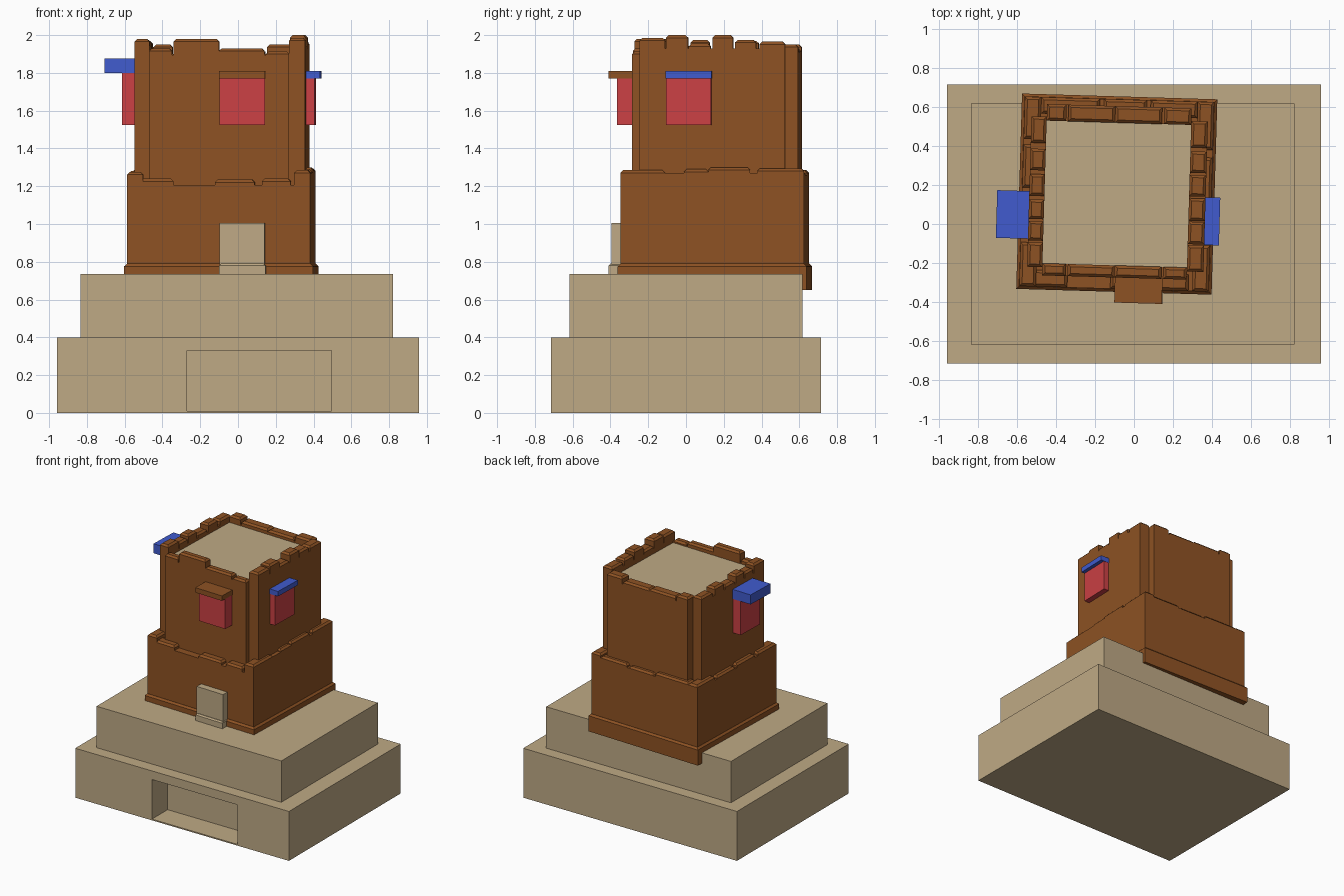
import bpy, bmesh, math

if "Cube" in bpy.data.objects:
    bpy.data.objects.remove(bpy.data.objects["Cube"])

def mat(name, c):
    m = bpy.data.materials.new(name)
    m.diffuse_color = (*c, 1)
    m.use_nodes = True
    m.node_tree.nodes["Principled BSDF"].inputs["Base Color"].default_value = m.diffuse_color
    return m

SAND = mat("sand", (0.52, 0.40, 0.235))
BROWN = mat("brown clay", (0.27, 0.085, 0.017))
RED = mat("red cloth", (0.60, 0.052, 0.058))
BLUE = mat("blue cloth", (0.052, 0.105, 0.62))

TOWER = (-0.088, 0.153, 0)      # the tower stands off-centre, turned slightly
TURN = math.radians(-1.7)

def block(bm, lo, hi, ch=0.0):
    """Box with an optional chamfered top edge."""
    x0, y0, z0 = lo
    x1, y1, z1 = hi
    rings = [(0, z0), (0, z1 - ch), (ch, z1)] if ch else [(0, z0), (0, z1)]
    loops = [[bm.verts.new(p) for p in ((x0 + i, y0 + i, z), (x1 - i, y0 + i, z),
                                        (x1 - i, y1 - i, z), (x0 + i, y1 - i, z))]
             for i, z in rings]
    bm.faces.new(loops[0][::-1])
    bm.faces.new(loops[-1])
    for a, b in zip(loops, loops[1:]):
        for i in range(4):
            j = (i + 1) % 4
            bm.faces.new((a[i], a[j], b[j], b[i]))

def make(name, blocks, m, tower=True):
    bm = bmesh.new()
    for b in blocks:
        block(bm, *b)
    me = bpy.data.meshes.new(name)
    bm.to_mesh(me)
    bm.free()
    me.materials.append(m)
    ob = bpy.data.objects.new(name, me)
    bpy.context.collection.objects.link(ob)
    if tower:
        ob.location = TOWER
        ob.rotation_euler.z = TURN
    return ob

def side_block(k, u0, u1, d0, d1, z0, z1, ch=0.0):
    """Box on side k (0 front, 1 right, 2 back, 3 left): u along, d outward."""
    f = [lambda u, d: (u, -d), lambda u, d: (d, u),
         lambda u, d: (-u, d), lambda u, d: (-d, -u)][k]
    (ax, ay), (bx, by) = f(u0, d0), f(u1, d1)
    return ((min(ax, bx), min(ay, by), z0), (max(ax, bx), max(ay, by), z1), ch)

def wall(name, k, half, d0, d1, z0, z1, stones):
    """Wall with uneven chamfered battlement stones (start, end, top)."""
    parts = [side_block(k, -half, half, d0, d1, z0, z1)]
    for a, b, top in stones:
        parts.append(side_block(k, a, b, d0, d1, z1, top, 0.014))
    make(name, parts, BROWN)

# stepped base with a recess in the front
base = make("lower_base", [((-0.957, -0.715, 0), (0.957, 0.715, 0.4))], SAND, False)
cut = make("recess_cutter", [((-0.27, -0.9, 0.01), (0.495, -0.515, 0.33))], SAND, False)
cut.hide_render = True
cut.hide_viewport = True
mod = base.modifiers.new("recess", 'BOOLEAN')
mod.operation = 'DIFFERENCE'
mod.solver = 'EXACT'
mod.object = cut
make("upper_base", [((-0.835, -0.617, 0.4), (0.82, 0.617, 0.735))], SAND, False)

# lower tower storey
make("tower_plinth", [((-0.5, -0.5, 0.65), (0.5, 0.5, 0.79), 0.014)], BROWN)
make("lower_storey", [((-0.485, -0.485, 0.78), (0.485, 0.485, 1.205))], BROWN)
wall("lower_front_parapet", 0, 0.44, 0.40, 0.485, 1.19, 1.206,
     [(-0.44, -0.24, 1.24), (-0.02, 0.19, 1.235), (0.23, 0.38, 1.24)])
wall("lower_right_parapet", 1, 0.485, 0.40, 0.485, 1.2, 1.27,
     [(-0.485, -0.25, 1.285), (-0.15, -0.02, 1.29), (-0.02, 0.2, 1.30), (0.24, 0.485, 1.295)])
wall("lower_back_parapet", 2, 0.40, 0.40, 0.485, 1.2, 1.255,
     [(-0.4, -0.16, 1.28), (-0.14, 0.08, 1.27), (0.1, 0.4, 1.285)])
wall("lower_left_parapet", 3, 0.485, 0.40, 0.485, 1.2, 1.25,
     [(-0.485, -0.27, 1.285), (-0.24, -0.02, 1.27), (0.0, 0.22, 1.28), (0.26, 0.485, 1.275)])

# upper tower storey: four walls meeting in notched corners
wall("upper_front_wall", 0, 0.37, 0.365, 0.427, 1.19, 1.895,
     [(-0.37, -0.25, 1.93), (-0.24, 0.0, 1.98), (0.0, 0.24, 1.93), (0.25, 0.37, 1.905 + 0.01)])
wall("upper_right_wall", 1, 0.385, 0.37, 0.455, 1.19, 1.93,
     [(-0.385, -0.25, 1.985), (-0.245, -0.13, 2.0), (-0.125, -0.01, 1.955),
      (0.0, 0.11, 2.0), (0.12, 0.23, 1.975), (0.25, 0.385, 1.965)])
wall("upper_back_wall", 2, 0.37, 0.365, 0.45, 1.19, 1.9,
     [(-0.37, -0.23, 1.95), (-0.22, 0.02, 1.925), (0.02, 0.26, 1.93), (0.27, 0.37, 1.95)])
wall("upper_left_wall", 3, 0.385, 0.37, 0.448, 1.19, 1.91,
     [(-0.385, -0.25, 1.95), (-0.22, -0.11, 1.97), (-0.09, 0.02, 1.94),
      (0.04, 0.14, 1.975), (0.15, 0.25, 1.955), (0.26, 0.385, 1.98)])
make("roof", [((-0.375, -0.37, 1.2), (0.375, 0.37, 1.89))], SAND)

# door with a low sill
make("door", [side_block(0, 0.005, 0.245, 0.47, 0.54, 0.735, 1.005),
              side_block(0, 0.005, 0.25, 0.47, 0.555, 0.70, 0.79, 0.01)], SAND)

# window hangings with awnings
for name, k, u, reach, z, out, top, m in (
        ("front", 0, 0.125, 0.512, 1.77, 0.555, 1.81, BROWN),
        ("right", 1, -0.125, 0.50, 1.77, 0.53, 1.81, BLUE),
        ("left", 3, 0.12, 0.52, 1.80, 0.612, 1.877, BLUE)):
    make(name + "_window", [side_block(k, u - 0.12, u + 0.12, 0.40, reach, 1.525, z)], RED)
    make(name + "_awning", [side_block(k, u - 0.122, u + 0.122, 0.445 if k else 0.41,
                                       out, z, top)], m)
